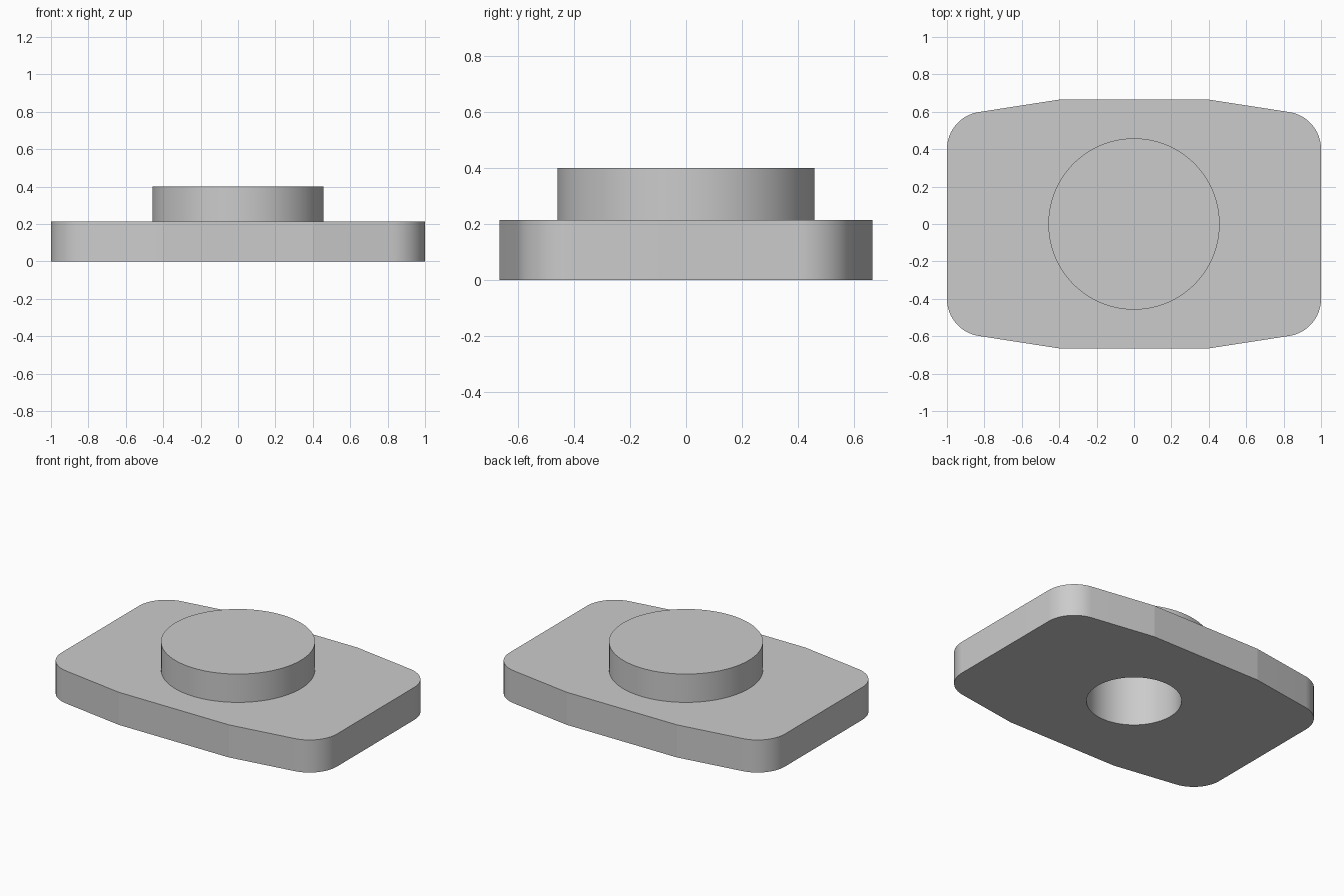
import bpy, bmesh, math
from mathutils import Vector

cube = bpy.data.objects.get("Cube")
if cube:
    bpy.data.objects.remove(cube, do_unlink=True)

PLATE_TOP, COLLAR_TOP = 0.214, 0.4
HOLE_R, COLLAR_R, CORNER_R = 0.283, 0.458, 0.2
HALF_X, HALF_Y, FLAT_X = 1.0, 0.665, 0.4
SEGMENTS, CORNER_STEPS = 96, 16

metal = bpy.data.materials.new("plain grey")
metal.use_nodes = True
grey = (0.6, 0.6, 0.6, 1)
metal.diffuse_color = grey
metal.node_tree.nodes["Principled BSDF"].inputs["Base Color"].default_value = grey


def plate_outline():
    """Tapered rectangle with rounded corners, counter-clockwise."""
    taper = math.radians(8.8)
    centre_x = HALF_X - CORNER_R
    # Place the corner arc tangent to both the side and the tapered edge
    centre_y = (HALF_Y - (centre_x - FLAT_X) * math.tan(taper)
                - CORNER_R / math.cos(taper))
    sweep = math.pi / 2 - taper
    quarter = []
    for i in range(CORNER_STEPS + 1):
        a = sweep * i / CORNER_STEPS
        quarter.append((centre_x + CORNER_R * math.cos(a),
                        centre_y + CORNER_R * math.sin(a)))
    quarter.append((FLAT_X, HALF_Y))
    half = quarter + [(-x, y) for x, y in reversed(quarter)]
    return half + [(-x, -y) for x, y in half]


def circle(radius):
    angles = [math.tau * i / SEGMENTS for i in range(SEGMENTS)]
    return [(radius * math.cos(a), radius * math.sin(a)) for a in angles]


bm = bmesh.new()


def ring(points, z):
    verts = [bm.verts.new((x, y, z)) for x, y in points]
    return [bm.edges.new((v, verts[(i + 1) % len(verts)]))
            for i, v in enumerate(verts)]


def wall(lower, upper):
    bmesh.ops.bridge_loops(bm, edges=lower + upper)


def flat_with_hole(outer, inner):
    bmesh.ops.triangle_fill(bm, edges=outer + inner, use_beauty=True,
                            normal=Vector((0, 0, 1)))


# Edge loops of the plate, collar and through hole
outline = plate_outline()
plate_bottom, plate_top = ring(outline, 0), ring(outline, PLATE_TOP)
collar_foot = ring(circle(COLLAR_R), PLATE_TOP)
collar_rim = ring(circle(COLLAR_R), COLLAR_TOP)
hole_top, hole_bottom = ring(circle(HOLE_R), COLLAR_TOP), ring(circle(HOLE_R), 0)

# Walls and flat faces joining them into one solid
wall(plate_bottom, plate_top)
wall(collar_foot, collar_rim)
wall(collar_rim, hole_top)
wall(hole_top, hole_bottom)
flat_with_hole(plate_top, collar_foot)
flat_with_hole(plate_bottom, hole_bottom)
bmesh.ops.recalc_face_normals(bm, faces=bm.faces[:])

mesh = bpy.data.meshes.new("collared_plate")
bm.to_mesh(mesh)
bm.free()
mesh.materials.append(metal)
plate = bpy.data.objects.new("collared_plate", mesh)
bpy.context.collection.objects.link(plate)

# Smooth curved walls, sharp rims and taper edges
bpy.ops.object.select_all(action="DESELECT")
plate.select_set(True)
bpy.context.view_layer.objects.active = plate
bpy.ops.object.shade_smooth_by_angle(angle=math.radians(7))
